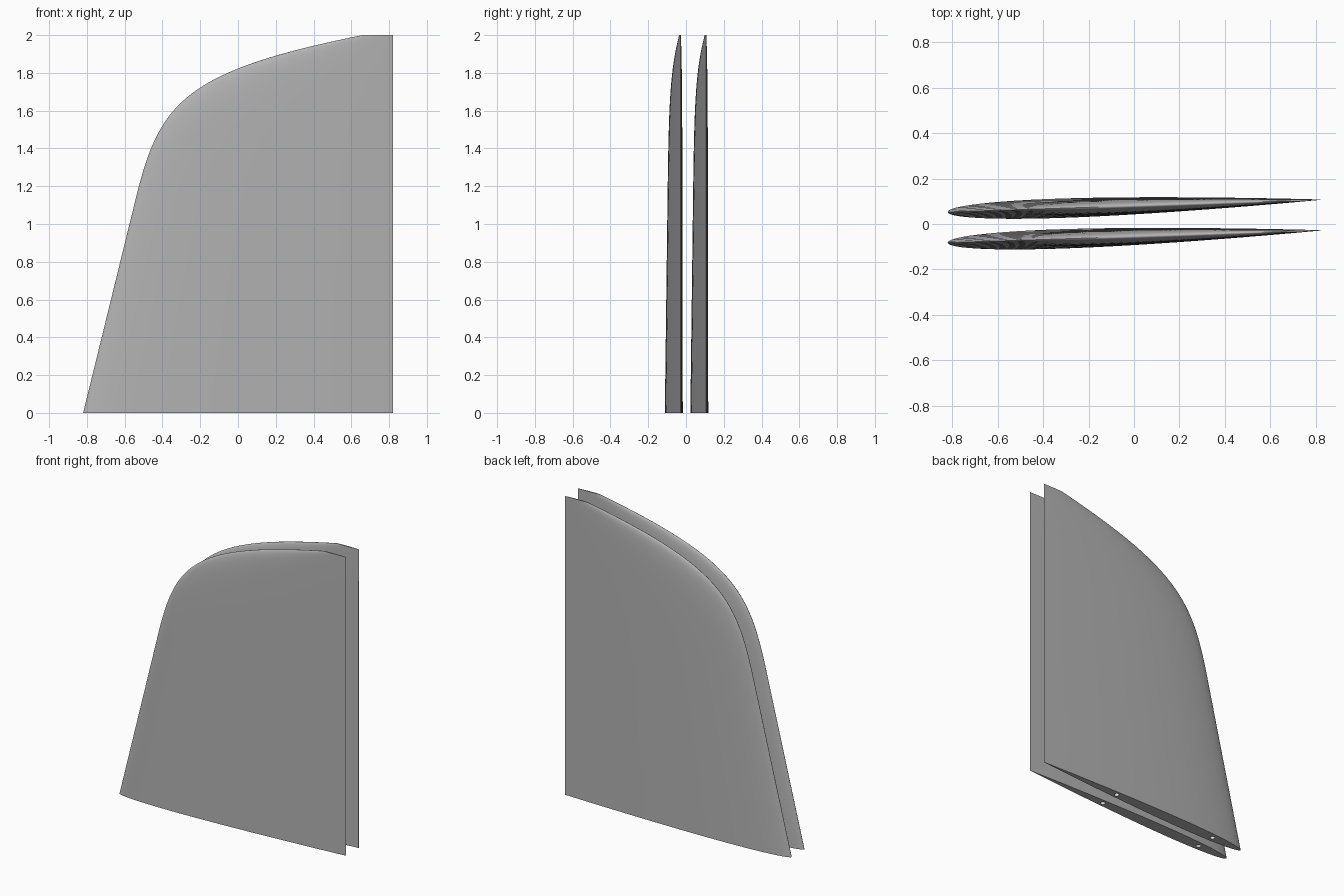
import bpy, bmesh, math
from mathutils import Vector
from mathutils.geometry import interpolate_bezier

cube = bpy.data.objects.get("Cube")
if cube:
    bpy.data.objects.remove(cube, do_unlink=True)


def make_material(name, rgb):
    mat = bpy.data.materials.new(name)
    mat.use_nodes = True
    mat.diffuse_color = (*rgb, 1)
    mat.node_tree.nodes["Principled BSDF"].inputs["Base Color"].default_value = (*rgb, 1)
    return mat


grey = make_material("fin grey", (0.45, 0.45, 0.45))
pale = make_material("socket pale grey", (0.85, 0.85, 0.85))

TRAIL_X = 0.82        # straight upright trailing edge
CHORD = 1.64          # root chord
SWEEP_Y = -0.054      # sideways offset of the nose from the trailing edge
THICK = 0.052         # thickness to chord ratio
STEPS = 32            # points along each side of the section
FIN_Y = {"front_fin": -0.028, "back_fin": 0.107}


def half_thickness(t):
    """Symmetric wing section, t from nose (0) to tail (1)."""
    return 5 * THICK * (0.2969 * math.sqrt(t) - 0.126 * t - 0.3516 * t**2
                        + 0.2843 * t**3 - 0.1015 * t**4)


def section():
    """Closed unit-chord outline: (distance ahead of the tail, sideways offset)."""
    ts = [(1 - math.cos(math.pi * i / STEPS)) / 2 for i in range(STEPS + 1)]
    side = [(1 - t, half_thickness(t)) for t in ts]
    return side[::-1] + [(a, -h) for a, h in side[1:]]


def leading_edge():
    """Straight raked lower edge, then a rounded shoulder up to the tip."""
    root, bend = Vector((-0.82, 0, 0)), Vector((-0.54, 0, 1.14))
    straight = [root.lerp(bend, i / 8) for i in range(8)]
    curve = interpolate_bezier(bend, Vector((-0.417, 0, 1.64)),
                               Vector((-0.29, 0, 1.81)), Vector((0.66, 0, 2)), 48)
    return straight + curve


def make_fin(name, tail_y):
    bm = bmesh.new()
    rings = []
    for p in leading_edge():
        chord = TRAIL_X - p.x
        rings.append([bm.verts.new((TRAIL_X - a * chord,
                                    tail_y + (a * SWEEP_Y / CHORD + h) * chord, p.z))
                      for a, h in section()])
    n = len(rings[0])
    for low, high in zip(rings, rings[1:]):
        for i in range(n):
            j = (i + 1) % n
            bm.faces.new((low[i], low[j], high[j], high[i]))
    bm.faces.new(rings[0])
    bm.faces.new(rings[-1])
    bmesh.ops.recalc_face_normals(bm, faces=bm.faces)
    mesh = bpy.data.meshes.new(name)
    bm.to_mesh(mesh)
    bm.free()
    mesh.materials.append(grey)
    fin = bpy.data.objects.new(name, mesh)
    bpy.context.collection.objects.link(fin)
    return fin


def drill_socket(fin, tail_y, t):
    """Blind round mounting hole in the root, t of the chord behind the nose."""
    bpy.ops.mesh.primitive_cylinder_add(
        vertices=20, radius=0.015, depth=0.4,
        location=(TRAIL_X - (1 - t) * CHORD, tail_y + (1 - t) * SWEEP_Y, 0))
    cutter = bpy.context.object
    cutter.name = "socket_cutter"
    cutter.data.materials.append(pale)
    mod = fin.modifiers.new("socket", "BOOLEAN")
    mod.object = cutter
    mod.operation = "DIFFERENCE"
    mod.solver = "EXACT"
    mod.material_mode = "TRANSFER"
    bpy.ops.object.select_all(action="DESELECT")
    bpy.context.view_layer.objects.active = fin
    fin.select_set(True)
    bpy.ops.object.modifier_apply(modifier=mod.name)
    bpy.data.objects.remove(cutter, do_unlink=True)


for name, tail_y in FIN_Y.items():
    fin = make_fin(name, tail_y)
    for t in (0.143, 0.63):
        drill_socket(fin, tail_y, t)
    bpy.ops.object.shade_smooth_by_angle(angle=math.radians(35))
